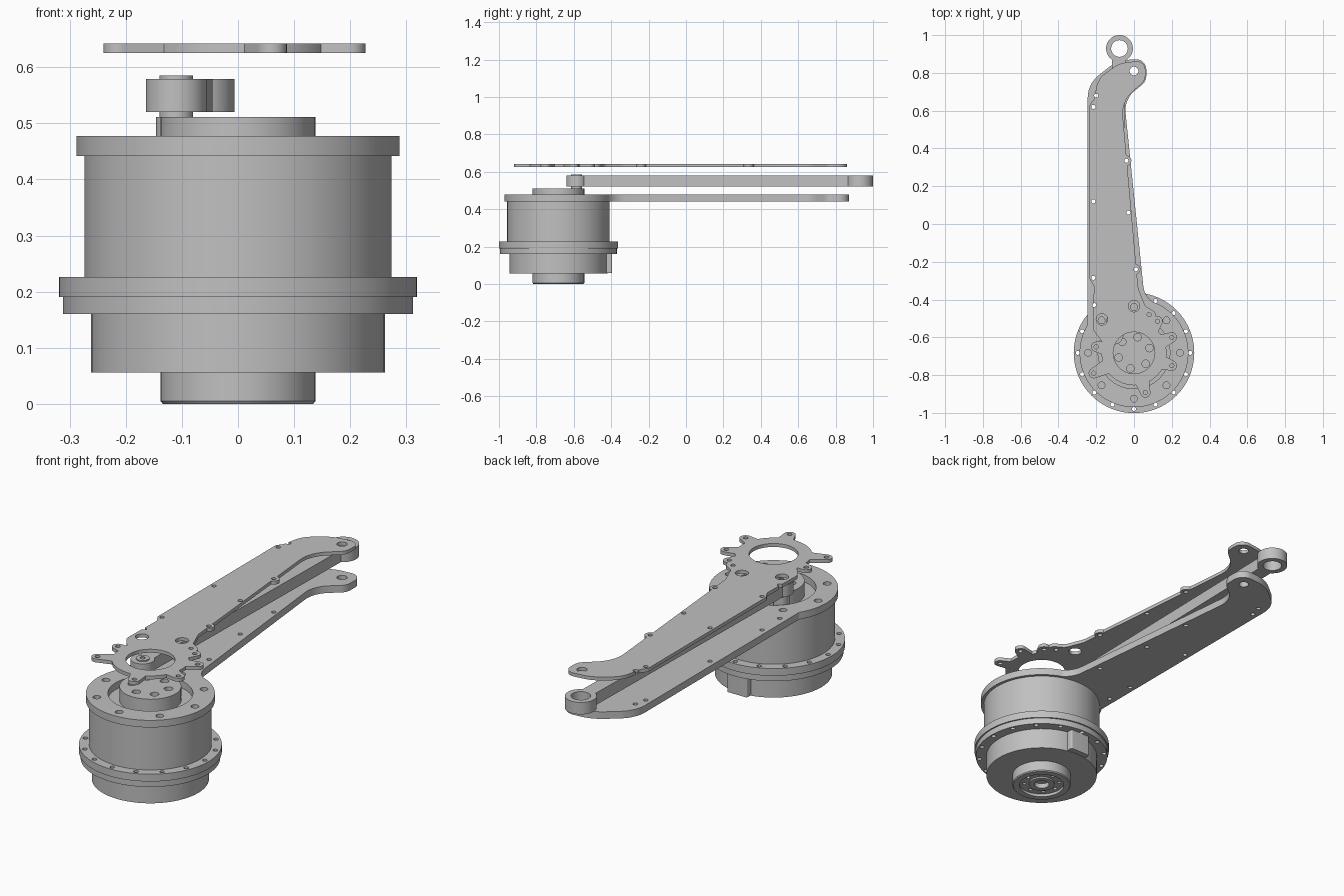
import bpy, bmesh, math
from mathutils import Vector
from mathutils.geometry import convex_hull_2d

cube = bpy.data.objects.get("Cube")
if cube:
    bpy.data.objects.remove(cube, do_unlink=True)

AXIS = Vector((0, -0.682))          # motor axis

metal = bpy.data.materials.new("machined grey")
metal.use_nodes = True
GREY = (0.53, 0.53, 0.53, 1)
metal.diffuse_color = GREY
metal.node_tree.nodes["Principled BSDF"].inputs["Base Color"].default_value = GREY


# ---- outline helpers (2D) ----
def circle(c, r, n=32):
    return [Vector((c[0] + r * math.cos(math.tau * i / n),
                    c[1] + r * math.sin(math.tau * i / n))) for i in range(n)]


def bolt_circle(n, radius, r, offset=0.0):
    return [circle(AXIS + p, r, 16) for p in
            [Vector((radius * math.cos(a), radius * math.sin(a)))
             for a in [math.tau * i / n + offset for i in range(n)]]]


def hull(*discs):
    pts = [p for c, r in discs for p in circle(c, r)]
    return [pts[i] for i in convex_hull_2d(pts)]


def rounded(corners, steps=10):
    pts, n = [], len(corners)
    xy = [Vector(c[:2]) for c in corners]
    for i, (x, y, r) in enumerate(corners):
        p, a, b = xy[i], xy[i - 1] - xy[i], xy[(i + 1) % n] - xy[i]
        if r == 0:
            pts.append(p)
            continue
        u, v = a.normalized(), b.normalized()
        half = math.acos(max(-1, min(1, u.dot(v)))) / 2
        t = min(r / math.tan(half), 0.48 * a.length, 0.48 * b.length)
        r = t * math.tan(half)
        c = p + (u + v).normalized() * (r / math.sin(half))
        s, e = (p + u * t - c).normalized(), (p + v * t - c).normalized()
        for k in range(steps + 1):
            f = k / steps
            turn = math.pi - 2 * half
            d = (s * math.sin((1 - f) * turn) + e * math.sin(f * turn)) / math.sin(turn)
            pts.append(c + d * r)
    return pts


# ---- solid helpers ----
def finish(name, bm):
    bmesh.ops.recalc_face_normals(bm, faces=bm.faces[:])
    me = bpy.data.meshes.new(name)
    bm.to_mesh(me)
    bm.free()
    me.materials.append(metal)
    ob = bpy.data.objects.new(name, me)
    bpy.context.scene.collection.objects.link(ob)
    return ob


def prism(name, outlines, z0, z1):
    bm = bmesh.new()
    for line in outlines:
        face = bm.faces.new([bm.verts.new((p.x, p.y, z0)) for p in line])
        ext = bmesh.ops.extrude_face_region(bm, geom=[face], use_keep_orig=True)
        top = [g for g in ext["geom"] if isinstance(g, bmesh.types.BMVert)]
        bmesh.ops.translate(bm, verts=top, vec=(0, 0, z1 - z0))
    return finish(name, bm)


def lathe(name, profile, n=96):
    bm = bmesh.new()
    verts = [bm.verts.new((r, AXIS.y, z)) for r, z in profile]
    edges = [bm.edges.new(e) for e in zip(verts, verts[1:])]
    bmesh.ops.spin(bm, geom=verts + edges, cent=(0, AXIS.y, 0), axis=(0, 0, 1),
                   angle=math.tau, steps=n, use_duplicate=False)
    bmesh.ops.remove_doubles(bm, verts=bm.verts[:], dist=1e-5)
    return finish(name, bm)


def combine(ob, outlines, z0, z1, op):
    tool = prism("tool", outlines, z0, z1)
    mod = ob.modifiers.new("shape", "BOOLEAN")
    mod.operation, mod.solver, mod.object = op, "EXACT", tool
    dg = bpy.context.evaluated_depsgraph_get()
    me = bpy.data.meshes.new_from_object(ob.evaluated_get(dg))
    ob.modifiers.clear()
    ob.data = me
    bpy.data.objects.remove(tool, do_unlink=True)


def cut(ob, outlines, z0, z1):
    combine(ob, outlines, z0, z1, "DIFFERENCE")


def add(ob, outline, z0, z1):
    combine(ob, [outline], z0, z1, "UNION")


parts = []

# ---- motor ----
base_hub = lathe("base_hub", [(0, 0.03), (0.035, 0.03), (0.035, 0.006), (0.06, 0.006),
                              (0.06, 0.014), (0.105, 0.014), (0.105, 0), (0.134, 0),
                              (0.138, 0.005), (0.138, 0.058), (0, 0.058)])
cut(base_hub, bolt_circle(8, 0.083, 0.009), -0.01, 0.03)
lower_case = lathe("lower_case", [(0, 0.056), (0.262, 0.056), (0.262, 0.162), (0, 0.162)])
connector = prism("cable_connector", [rounded([(-0.055, -0.5, 0), (0.055, -0.5, 0),
                                               (0.055, -0.395, 0.008), (-0.055, -0.395, 0.008)])],
                  0.058, 0.161)
flange = lathe("mounting_flange", [(0, 0.16), (0.312, 0.16), (0.312, 0.19), (0.319, 0.19),
                                   (0.319, 0.226), (0, 0.226)])
cut(flange, bolt_circle(16, 0.297, 0.011, math.pi / 8), 0.1, 0.3)
housing = lathe("motor_housing", [(0, 0.225), (0.274, 0.225), (0.274, 0.443), (0, 0.443)])
rotor_hub = lathe("rotor_hub", [(0, 0.44), (0.138, 0.44), (0.138, 0.511), (0, 0.511)])
add(rotor_hub, circle((-0.11, -0.585), 0.036), 0.44, 0.511)
cut(rotor_hub, bolt_circle(6, 0.085, 0.02, 0.3), 0.48, 0.6)
parts += [base_hub, lower_case, connector, flange, housing, rotor_hub]

# ---- lower arm plate ----
SMALL = [(-0.215, -0.285), (-0.21, -0.43), (-0.215, 0.12), (-0.215, 0.62),
         (-0.2, 0.68), (-0.04, 0.335), (-0.03, 0.06), (0.01, -0.24)]
END = (0, 0.81)
arm_holes = [circle(p, 0.011, 16) for p in SMALL] + [circle(END, 0.023)]
lower_arm = prism("lower_arm_plate", [circle(AXIS, 0.288, 96)], 0.442, 0.477)
add(lower_arm, rounded([(-0.245, -0.65, 0), (0.1, -0.62, 0), (0.2, -0.476, 0),
                        (0.055, -0.385, 0.12), (-0.052, 0.66, 0.16), (0.065, 0.755, 0.06),
                        (0.065, 0.876, 0.064), (-0.09, 0.865, 0.2), (-0.245, 0.74, 0.15)]),
    0.442, 0.477)
cut(lower_arm, [circle(AXIS, 0.19, 64)], 0.4, 0.5)
cut(lower_arm, arm_holes + bolt_circle(8, 0.243, 0.018), 0.4, 0.5)
parts.append(lower_arm)

# ---- push link with crank pin ----
PIN, EYE = (-0.11, -0.585), (-0.077, 0.929)
link = prism("push_link", [hull((PIN, 0.036), ((-0.08, 0.88), 0.036))], 0.52, 0.579)
add(link, circle(PIN, 0.054, 48), 0.52, 0.579)
add(link, circle(EYE, 0.071, 48), 0.52, 0.579)
cut(link, [circle(EYE, 0.044, 48)], 0.5, 0.6)
pin = prism("crank_pin", [circle(PIN, 0.03)], 0.5, 0.585)
cut(pin, [circle(PIN, 0.012, 16)], 0.565, 0.6)
parts += [link, pin]

# ---- upper arm plate ----
Z0, Z1 = 0.625, 0.642
upper = prism("upper_arm_plate", [circle(AXIS, 0.172, 64)], Z0, Z1)
add(upper, rounded([(-0.14, -0.66, 0), (0.09, -0.6, 0), (0.12, -0.47, 0.03),
                    (0.06, -0.435, 0.04), (0.022, -0.34, 0.1), (-0.066, 0.65, 0.16),
                    (0.06, 0.76, 0.06), (0.06, 0.868, 0.059), (-0.08, 0.85, 0.15),
                    (-0.19, 0.77, 0.12), (-0.212, 0.66, 0.02), (-0.235, 0.63, 0.02),
                    (-0.235, -0.29, 0.02), (-0.212, -0.33, 0.02), (-0.218, -0.56, 0.06)]),
    Z0, Z1)
EARS = [(0.2, -0.75), (0.2, -0.6), (0.06, -0.892), (-0.213, -0.79), (-0.2, -0.65), (0.125, -0.515)]
for ear in EARS:
    root = AXIS + (Vector(ear) - AXIS) * 0.6
    add(upper, hull((root, 0.042), (ear, 0.027)), Z0, Z1)
for bump in [(-0.04, 0.335), (0.008, -0.24)]:
    add(upper, hull((bump, 0.026), ((bump[0] - 0.06, bump[1]), 0.05)), Z0, Z1)
cut(upper, [circle(AXIS, 0.11, 64)], 0.6, 0.7)
cut(upper, arm_holes + [circle(e, 0.011, 16) for e in EARS + [(0.08, -0.48)]]
    + [circle(c, 0.03) for c in [(-0.17, -0.505), (0, -0.435)]], 0.6, 0.7)
parts.append(upper)

# ---- shading ----
for ob in bpy.context.scene.objects:
    ob.select_set(ob in parts)
bpy.context.view_layer.objects.active = parts[0]
bpy.ops.object.shade_smooth_by_angle(angle=math.radians(30))
